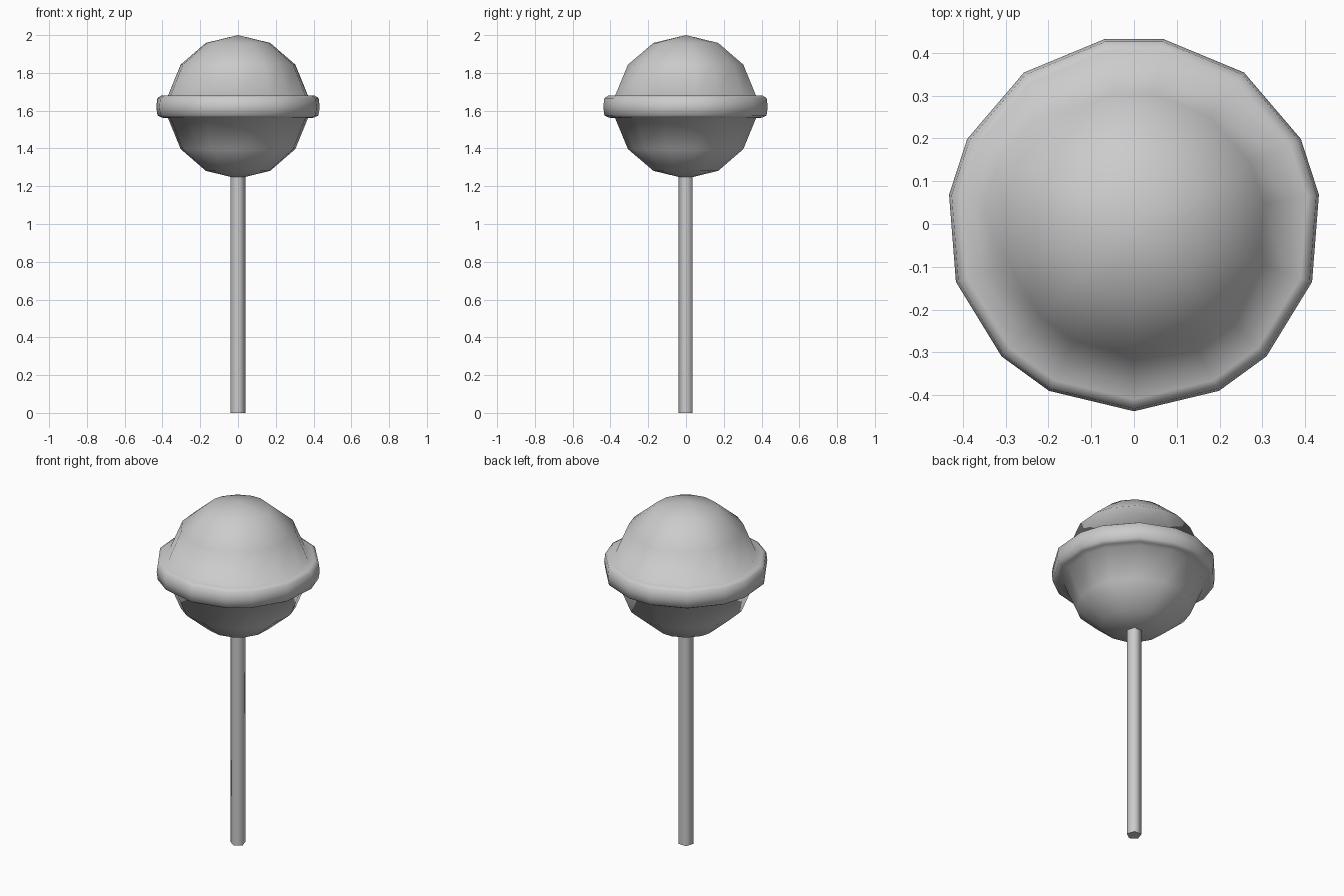
import bpy, bmesh
from math import sin, cos, radians

if "Cube" in bpy.data.objects:
    bpy.data.objects.remove(bpy.data.objects["Cube"])


def lathe(name, profile, angles):
    """Revolve (radius, z) points through the given angles; radius 0 is a pole."""
    bm = bmesh.new()
    n = len(angles)
    rings = []
    for r, z in profile:
        if r == 0:
            rings.append([bm.verts.new((0, 0, z))] * n)
        else:
            rings.append([bm.verts.new((r * cos(a), r * sin(a), z)) for a in angles])
    for lo, hi in zip(rings, rings[1:]):
        for i in range(n):
            j = (i + 1) % n
            corners = list(dict.fromkeys((lo[i], lo[j], hi[j], hi[i])))
            bm.faces.new(corners)
    # flat caps on open ends
    for ring in (rings[0], rings[-1]):
        if ring[0] is not ring[1]:
            bm.faces.new(ring)
    bmesh.ops.recalc_face_normals(bm, faces=bm.faces[:])
    mesh = bpy.data.meshes.new(name)
    bm.to_mesh(mesh)
    bm.free()
    obj = bpy.data.objects.new(name, mesh)
    bpy.context.collection.objects.link(obj)
    bpy.ops.object.select_all(action='DESELECT')
    obj.select_set(True)
    bpy.context.view_layer.objects.active = obj
    bpy.ops.object.shade_smooth_by_angle(angle=radians(75))
    return obj


# Candy ball with its raised band: five-fold facets, 15 sides
CENTRE, RADIUS = 1.62, 0.38
ball_angles = [radians(-90 + 72 * k + d) for k in range(5) for d in (0, 27, 45)]


def ball_ring(elevation):
    e = radians(elevation)
    return RADIUS * cos(e), CENTRE + RADIUS * sin(e)


band = [(0.41, 1.563), (0.432, 1.575), (0.438, 1.62), (0.432, 1.667), (0.41, 1.68)]
profile = ([(0, CENTRE - RADIUS)] + [ball_ring(e) for e in (-63, -36, -9)] + band
           + [ball_ring(e) for e in (9, 36, 63)] + [(0, CENTRE + RADIUS)])
lathe("candy_ball", profile, ball_angles)

# Five-sided stick
stick_angles = [radians(-90 + 72 * k) for k in range(5)]
lathe("stick", [(0.041, 0), (0.041, 1.26)], stick_angles)
